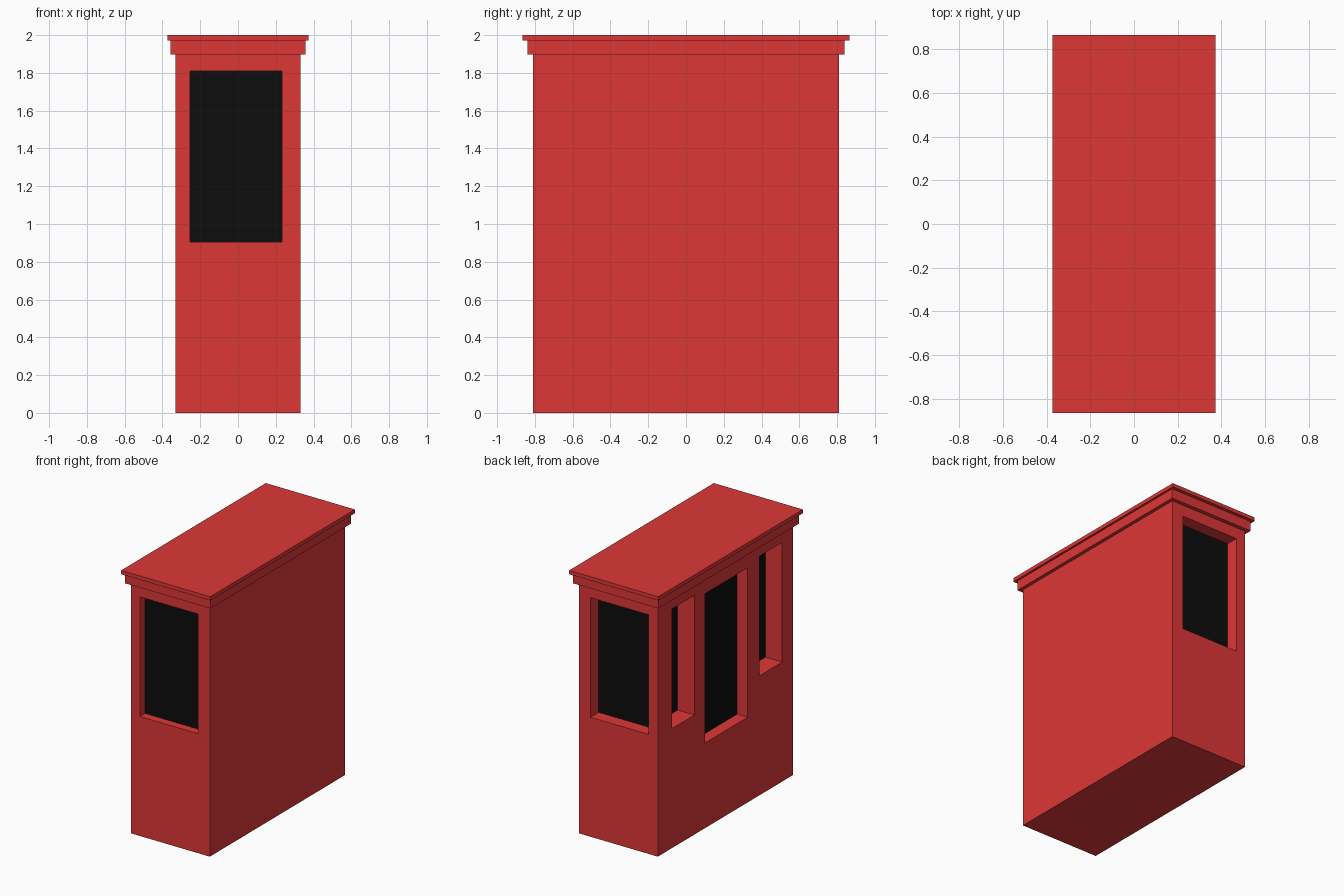
import bpy
import bmesh

if "Cube" in bpy.data.objects:
    bpy.data.objects.remove(bpy.data.objects["Cube"])


def material(name, rgb):
    m = bpy.data.materials.new(name)
    m.diffuse_color = (*rgb, 1)
    m.use_nodes = True
    m.node_tree.nodes["Principled BSDF"].inputs["Base Color"].default_value = m.diffuse_color
    return m


RED = material("red_paint", (0.73, 0.038, 0.038))
BLACK = material("black_glass", (0.004, 0.004, 0.004))


def boxes(name, ranges, mat=None):
    """One object made of boxes, each given as its low and high corner."""
    bm = bmesh.new()
    for lo, hi in ranges:
        verts = bmesh.ops.create_cube(bm, size=1)["verts"]
        for v in verts:
            v.co = [(a + b) / 2 + c * (b - a) for a, b, c in zip(lo, hi, v.co)]
    mesh = bpy.data.meshes.new(name)
    bm.to_mesh(mesh)
    bm.free()
    ob = bpy.data.objects.new(name, mesh)
    bpy.context.collection.objects.link(ob)
    if mat:
        mesh.materials.append(mat)
    return ob


W, D = 0.331, 0.81      # half width and half depth of the walls
GLASS = 0.01            # pane thickness

# Window openings: name, wall, span along the wall, height span, recess depth
windows = [
    ("front_window", "front", (-0.253, 0.232), (0.905, 1.81), 0.06),
    ("back_window", "back", (-0.253, 0.232), (0.905, 1.81), 0.096),
    ("left_rear_window", "left", (0.372, 0.642), (0.905, 1.81), 0.14),
    ("left_middle_window", "left", (-0.264, 0.246), (0.645, 1.775), 0.088),
    ("left_front_window", "left", (-0.678, -0.408), (0.905, 1.81), 0.14),
]


def slab(wall, span, height, near, far):
    """Box in a wall opening between two depths measured inwards."""
    (a, b), (z0, z1) = span, height
    if wall == "front":
        return (a, -D + near, z0), (b, -D + far, z1)
    if wall == "back":
        return (a, D - far, z0), (b, D - near, z1)
    return (-W + near, a, z0), (-W + far, b, z1)


# Walls with recessed window openings
body = boxes("booth_walls", [((-W, -D, 0), (W, D, 1.897))], RED)
cutter = boxes("window_cutter", [slab(w, s, h, -0.1, d + GLASS)
                                 for _, w, s, h, d in windows], RED)
cutter.hide_render = True
cutter.hide_set(True)
cut = body.modifiers.new("window_openings", "BOOLEAN")
cut.operation = "DIFFERENCE"
cut.solver = "EXACT"
cut.object = cutter

# Dark panes at the back of each recess
for name, wall, span, height, depth in windows:
    boxes(name, [slab(wall, span, height, depth, depth + GLASS)], BLACK)

# Stepped roof
boxes("roof_cornice", [((-0.357, -0.84, 1.897), (0.357, 0.84, 1.971))], RED)
boxes("roof_slab", [((-0.373, -0.865, 1.971), (0.373, 0.865, 2.0))], RED)
